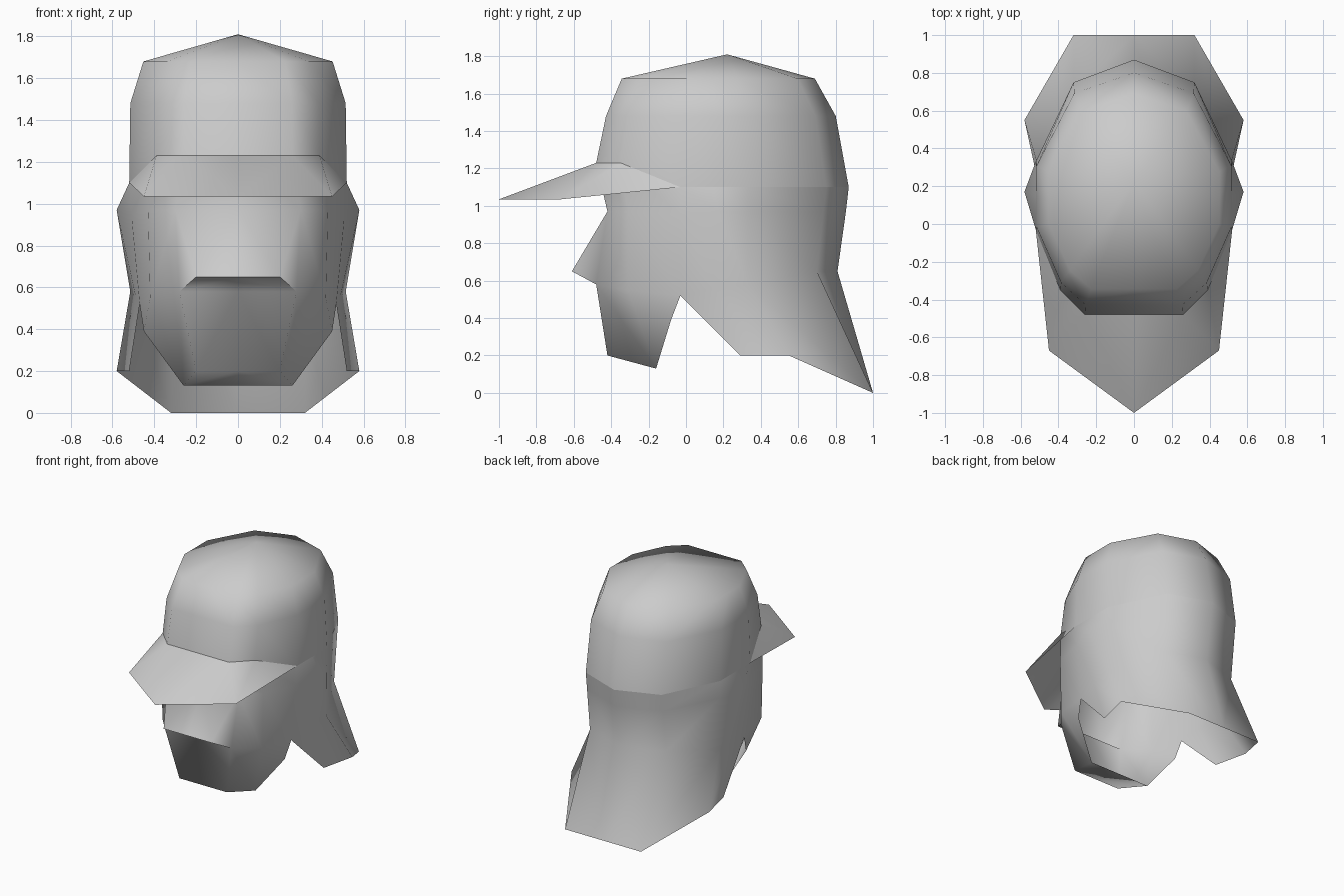
import bpy
import bmesh
from math import radians
from mathutils import Vector

if "Cube" in bpy.data.objects:
    bpy.data.objects.remove(bpy.data.objects["Cube"], do_unlink=True)

grey = bpy.data.materials.new("plain grey")
grey.use_nodes = True
grey.diffuse_color = (0.6, 0.6, 0.6, 1)
grey.node_tree.nodes["Principled BSDF"].inputs["Base Color"].default_value = (0.6, 0.6, 0.6, 1)


def build(name, faces):
    """Mirror faces given on the +x half, weld them and face them outward."""
    bm = bmesh.new()
    for face in faces:
        for side in (1, -1):
            points = [Vector((p[0] * side, p[1], p[2])) for p in face]
            bm.faces.new([bm.verts.new(p) for p in points])
    bmesh.ops.remove_doubles(bm, verts=bm.verts, dist=0.0005)
    bm.normal_update()
    bmesh.ops.recalc_face_normals(bm, faces=bm.faces)
    # open shells: make sure the majority points away from the head's core
    core = Vector((0, 0.2, 0.7))
    if sum((f.calc_center_median() - core).dot(f.normal) * f.calc_area() for f in bm.faces) < 0:
        bmesh.ops.reverse_faces(bm, faces=bm.faces)
    mesh = bpy.data.meshes.new(name)
    bm.to_mesh(mesh)
    bm.free()
    mesh.materials.append(grey)
    obj = bpy.data.objects.new(name, mesh)
    bpy.context.collection.objects.link(obj)
    bpy.ops.object.select_all(action="DESELECT")
    obj.select_set(True)
    bpy.context.view_layer.objects.active = obj
    bpy.ops.object.shade_smooth_by_angle(angle=radians(70))
    return obj


def loft(upper, lower):
    """Quads between two rows of points."""
    return [(upper[i], lower[i], lower[i + 1], upper[i + 1]) for i in range(len(upper) - 1)]


# Brow ring, from the middle of the forehead round to the middle of the back
brow = [(0, -.48, 1.23), (.26, -.48, 1.23), (.39, -.35, 1.23), (.52, -.03, 1.1),
        (.52, .15, 1.1), (.52, .33, 1.1), (.32, .75, 1.1), (0, .87, 1.1)]


def shrunk(sx, sy, z):
    return [(x * sx, .1 + (y - .1) * sy, z) for x, y, _ in brow]


# Crown: domed top on the brow ring
temple = shrunk(.99, .91, 1.48)
rim = shrunk(.87, .765, 1.68)
apex = (0, .22, 1.81)
crown = loft(temple, brow) + loft(rim, temple)
crown += [(apex, rim[i], rim[i + 1]) for i in range(len(rim) - 1)]
build("crown", crown)

# Mask and neck guard: one open shell hanging from the brow ring
eye = [(0, -.42, .97), (.3, -.42, .97), (.43, -.31, .97), (.51, -.03, .95),
       (.58, .17, .97), (.52, .33, .97), (.32, .735, .97), (0, .855, .97)]
cheek = [(0, -.48, .58), (.28, -.48, .58), (.42, -.31, .55), (.47, -.03, .52),
         (.49, .14, .56), (.515, .33, .58), (.32, .7, .65), (0, .81, .65)]
chin, chin_mid = (.2, -.42, .2), (0, -.42, .2)
jaw, jaw_mid, jaw_side = (.26, -.16, .13), (0, -.16, .13), (.45, -.08, .39)
flare = [(.52, .29, .2), (.58, .55, .2), (.32, 1, 0), (0, 1, 0)]
nose, nose_mid = (.2, -.61, .65), (0, -.61, .65)

shell = loft(brow, eye) + loft(eye, cheek)[1:]
# muzzle wedge
shell += [(eye[0], nose_mid, nose, eye[1]), (nose_mid, cheek[0], cheek[1], nose),
          (eye[1], nose, cheek[1])]
# jaw and chin plate
shell += [(cheek[0], chin_mid, chin, cheek[1]), (cheek[1], chin, jaw, cheek[2]),
          (cheek[2], jaw, jaw_side, cheek[3]), (chin_mid, jaw_mid, jaw, chin)]
# flared neck guard
shell += [(cheek[3], flare[0], cheek[4])] + loft(cheek[4:], flare)
build("mask_and_neck_guard", shell)

# Visor: pointed peak sloping out from the brow
tip, corner = (0, -1, 1.035), (.45, -.67, 1.035)
build("visor", [(brow[0], tip, brow[1]), (brow[1], tip, corner),
                (brow[1], corner, brow[2]), (brow[2], corner, brow[3])])
